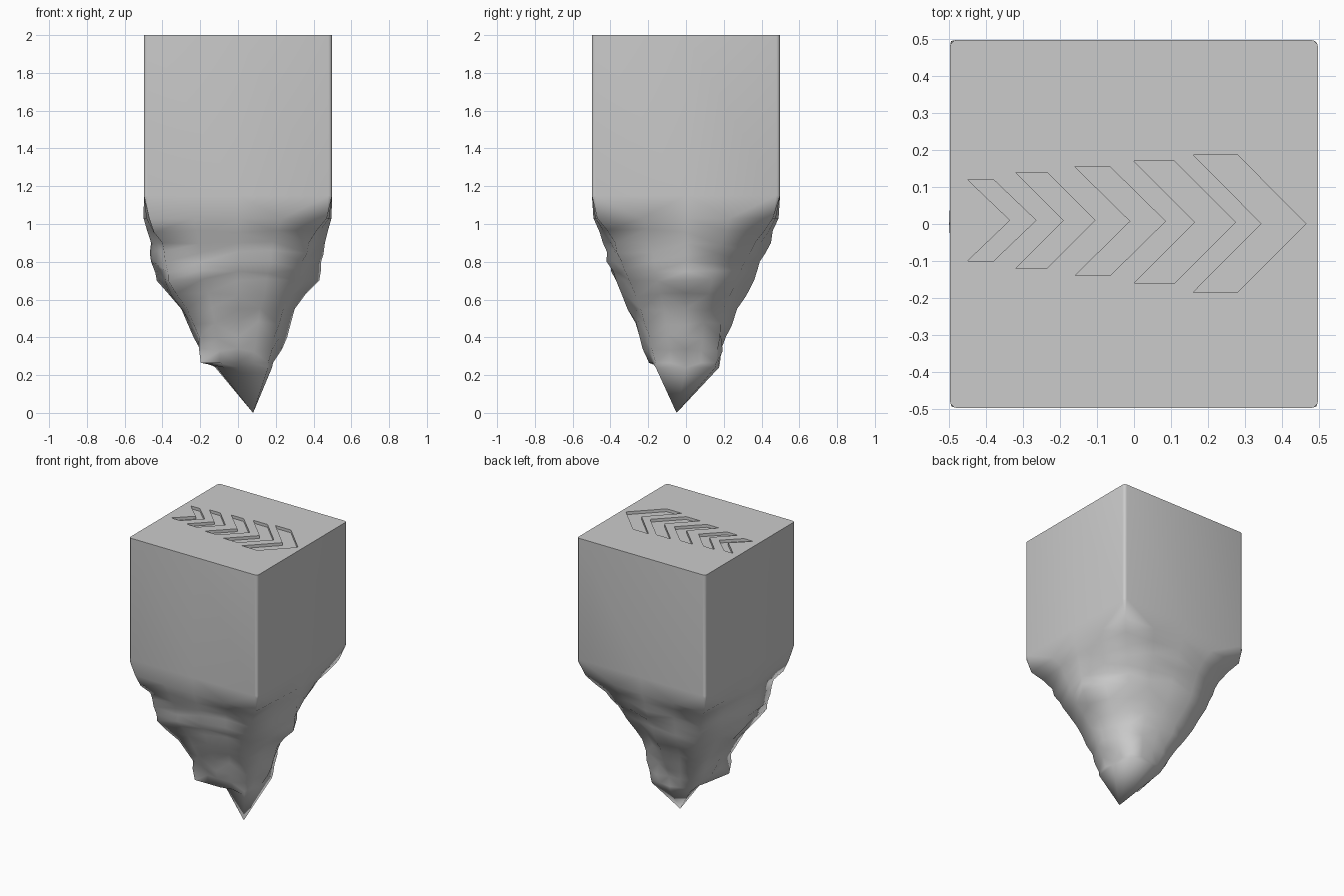
import bpy, bmesh, random
from mathutils import Vector

if "Cube" in bpy.data.objects:
    bpy.data.objects.remove(bpy.data.objects["Cube"])

random.seed(7)


def make_object(name, bm):
    bmesh.ops.recalc_face_normals(bm, faces=bm.faces[:])
    mesh = bpy.data.meshes.new(name)
    bm.to_mesh(mesh)
    bm.free()
    obj = bpy.data.objects.new(name, mesh)
    bpy.context.collection.objects.link(obj)
    return obj


# Each ring: height, then reach toward +x, corner, +y, corner, -x, corner, -y, corner
DIRS = [(1, 0), (1, 1), (0, 1), (-1, 1), (-1, 0), (-1, -1), (0, -1), (1, -1)]
RINGS = [
    (2.0, [.498] * 8),
    (1.15, [.498] * 8),
    (1.03, [.495, .46, .49, .48, .50, .47, .49, .47]),
    (.90, [.46, .365, .45, .39, .46, .40, .44, .375]),
    (.80, [.44, .31, .39, .36, .46, .385, .42, .34]),
    (.70, [.43, .27, .36, .33, .43, .37, .37, .30]),
    (.55, [.30, .20, .27, .27, .30, .27, .31, .24]),
    (.40, [.26, .18, .21, .19, .235, .205, .245, .19]),
    (.265, [.185, .16, .18, .13, .16, .197, .195, .16]),
    (.24, [.18, .155, .175, .12, .11, .07, .13, .16]),
]

# Block tapering into a jagged rocky root
bm = bmesh.new()
loops = [[bm.verts.new((dx * r, dy * r, z)) for (dx, dy), r in zip(DIRS, reach)]
         for z, reach in RINGS]
for upper, lower in zip(loops, loops[1:]):
    for i in range(8):
        j = (i + 1) % 8
        bm.faces.new((upper[i], lower[i], lower[j], upper[j]))
bm.faces.new(loops[0])
tip = bm.verts.new((.08, -.05, 0))
for i in range(8):
    bm.faces.new((loops[-1][i], tip, loops[-1][(i + 1) % 8]))

# Roughen the rock between the block and the lower point
rings_kept = {v.co.copy().freeze() for v in bm.verts}
rock_edges = [e for e in bm.edges
              if all(.26 < v.co.z < 1.1 for v in e.verts)]
bmesh.ops.subdivide_edges(bm, edges=rock_edges, cuts=1, use_grid_fill=True)
for v in bm.verts:
    if .3 < v.co.z < 1.0 and v.co.copy().freeze() not in rings_kept:
        v.co += Vector((v.co.x, v.co.y, 0)).normalized() * random.uniform(-.012, .014)
        v.co.z += random.uniform(-.012, .012)

# Softened upright corners of the block
corner_edges = [e for e in bm.edges
                if all(v.co.z > 1.1 and abs(abs(v.co.x) - abs(v.co.y)) < .001
                       for v in e.verts)
                and abs(e.verts[0].co.z - e.verts[1].co.z) > .5]
bmesh.ops.bevel(bm, geom=corner_edges, offset=.02, segments=3, profile=.5,
                affect="EDGES")
bmesh.ops.triangulate(bm, faces=[f for f in bm.faces
                                 if all(v.co.z < 1.17 for v in f.verts)])
pillar = make_object("rock_pillar", bm)

# Growing row of chevron grooves: start x, arm x, notch x, point x, top y, bottom y
CHEVRONS = [
    (-.45, -.38, -.335, -.265, .12, -.10),
    (-.32, -.235, -.19, -.105, .14, -.12),
    (-.16, -.065, -.01, .085, .155, -.14),
    (0, .11, .165, .275, .17, -.16),
    (.16, .28, .345, .465, .187, -.185),
]
bm = bmesh.new()
for x0, x1, notch, point, top, bottom in CHEVRONS:
    mid = (top + bottom) / 2
    outline = [(x0, top), (x1, top), (point, mid), (x1, bottom), (x0, bottom), (notch, mid)]
    face = bm.faces.new([bm.verts.new((x, y, 1.98)) for x, y in outline])
    ext = bmesh.ops.extrude_face_region(bm, geom=[face], use_keep_orig=True)
    moved = [g for g in ext["geom"] if isinstance(g, bmesh.types.BMVert)]
    bmesh.ops.translate(bm, verts=moved, vec=(0, 0, .1))
cutter = make_object("groove_cutter", bm)
cutter.hide_render = True
cutter.hide_set(True)

mod = pillar.modifiers.new("grooves", "BOOLEAN")
mod.operation = "DIFFERENCE"
mod.solver = "EXACT"
mod.object = cutter

# Smooth rock with a crisp block top
bpy.context.view_layer.objects.active = pillar
pillar.select_set(True)
bpy.ops.object.modifier_apply(modifier=mod.name)
bpy.data.objects.remove(cutter)
bpy.ops.object.shade_smooth_by_angle(angle=1.3)
